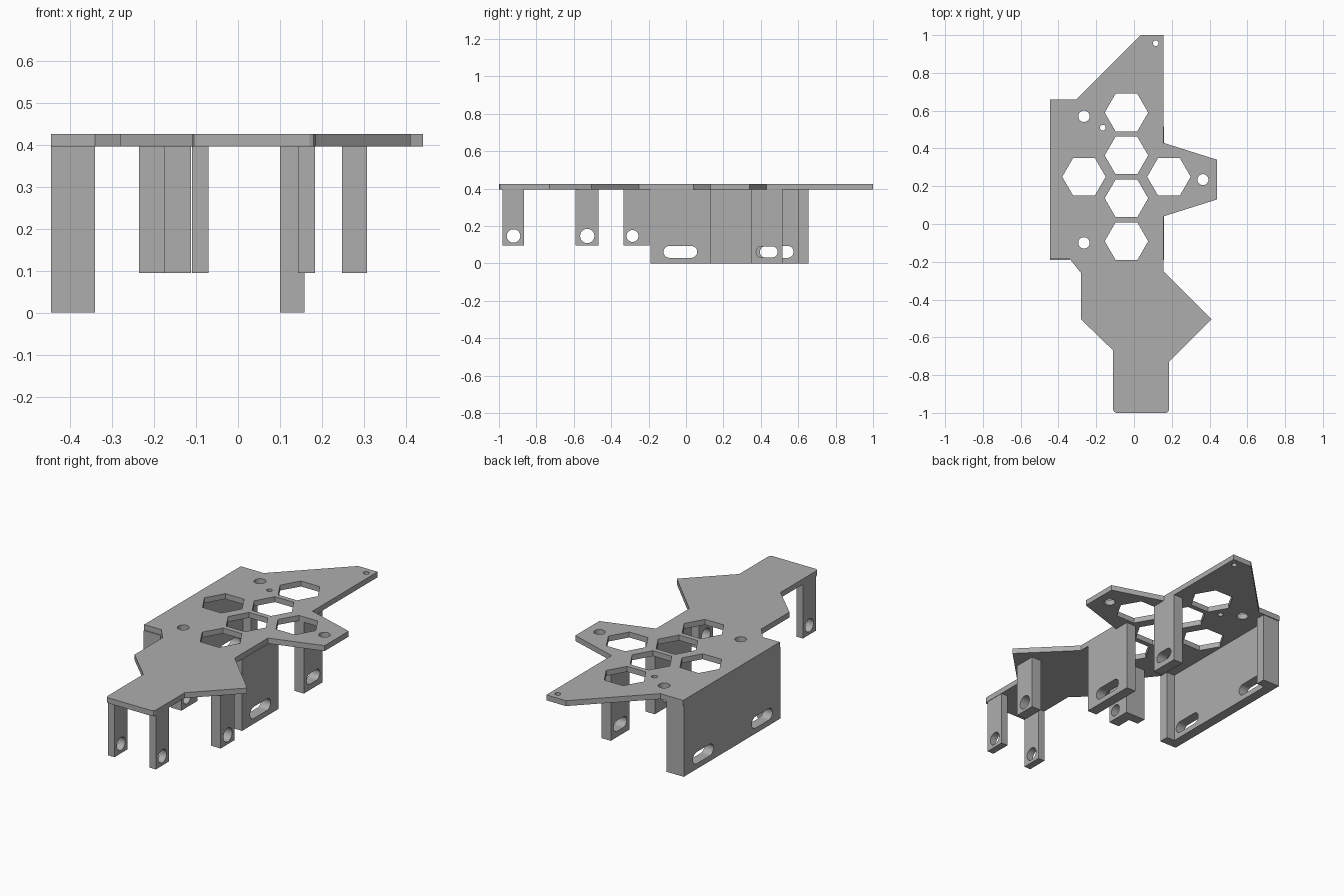
import bpy
from math import cos, sin, pi
from mathutils import Matrix

if "Cube" in bpy.data.objects:
    bpy.data.objects.remove(bpy.data.objects["Cube"], do_unlink=True)

grey = bpy.data.materials.new("plain grey")
grey.use_nodes = True
colour = (0.42, 0.42, 0.42, 1)
grey.diffuse_color = colour
grey.node_tree.nodes["Principled BSDF"].inputs["Base Color"].default_value = colour


def ring(x, y, r, sides=32):
    return [(x + r * cos(2 * pi * i / sides), y + r * sin(2 * pi * i / sides))
            for i in range(sides)]


def slot(y0, y1, z, r, steps=12):
    """Rounded slot along the first axis; a circle when y1 - y0 = 2r."""
    pts = []
    for centre, start in ((y1 - r, -pi / 2), (y0 + r, pi / 2)):
        pts += [(centre + r * cos(start + pi * i / steps), z + r * sin(start + pi * i / steps))
                for i in range(steps + 1)]
    return pts


def rect(a0, a1, b0, b1):
    return [(a0, b0), (a1, b0), (a1, b1), (a0, b1)]


def sheet(name, loops, low, high, sideways=False):
    """Extrude an outline with holes between low and high, along z or x."""
    curve = bpy.data.curves.new(name, "CURVE")
    curve.dimensions = "2D"
    curve.fill_mode = "BOTH"
    curve.extrude = (high - low) / 2
    for loop in loops:
        spline = curve.splines.new("POLY")
        spline.points.add(len(loop) - 1)
        for p, (a, b) in zip(spline.points, loop):
            p.co = (a, b, 0, 1)
        spline.use_cyclic_u = True
    temp = bpy.data.objects.new(name + "_outline", curve)
    bpy.context.collection.objects.link(temp)
    bpy.context.view_layer.update()
    graph = bpy.context.evaluated_depsgraph_get()
    mesh = bpy.data.meshes.new_from_object(temp.evaluated_get(graph))
    bpy.data.objects.remove(temp, do_unlink=True)
    mesh.transform(Matrix.Translation((0, 0, (low + high) / 2)))
    if sideways:
        mesh.transform(Matrix(((0, 0, 1, 0), (1, 0, 0, 0), (0, 1, 0, 0), (0, 0, 0, 1))))
    mesh.materials.clear()
    mesh.materials.append(grey)
    mesh.shade_flat()
    obj = bpy.data.objects.new(name, mesh)
    bpy.context.collection.objects.link(obj)
    return obj


UNDER, TOP, FOOT = 0.395, 0.425, 0.095

# Top plate with hexagonal windows and screw holes
outline = [(0.035, 1), (0.155, 1), (0.155, 0.43), (0.44, 0.34), (0.44, 0.13),
           (0.155, 0.04), (0.155, -0.25), (0.41, -0.505), (0.185, -0.73),
           (0.185, -0.985), (0.18, -0.995), (0.17, -1), (-0.095, -1),
           (-0.105, -0.995), (-0.11, -0.985), (-0.11, -0.67), (-0.28, -0.505),
           (-0.28, -0.26), (-0.34, -0.185), (-0.445, -0.185), (-0.445, 0.66),
           (-0.305, 0.66)]
windows = [ring(-0.04, 0.59 - 0.227 * i, 0.115, 6) for i in range(4)]
windows += [ring(x, 0.25, 0.115, 6) for x in (-0.265, 0.185)]
screws = [ring(*h) for h in ((-0.265, 0.57, 0.03), (-0.265, -0.1, 0.03),
                             (0.365, 0.235, 0.029), (0.115, 0.957, 0.015),
                             (-0.165, 0.51, 0.015))]
sheet("top_plate", [outline] + windows + screws, UNDER, TOP)

# Long side wall with two slots and a return flange at each end
front_slot = slot(-0.12, 0.06, 0.062, 0.032)
sheet("side_wall", [rect(-0.19, 0.655, 0, UNDER), front_slot,
                    slot(0.395, 0.575, 0.062, 0.032)], -0.445, -0.39, True)
for name, y in (("front_flange", -0.19), ("back_flange", 0.6)):
    sheet(name, [rect(-0.39, -0.34, y, y + 0.055)], 0, UNDER)

# Inner wall and the slotted leg behind it
sheet("inner_wall", [rect(-0.19, 0.13, 0, UNDER), front_slot], 0.1, 0.158, True)
sheet("slotted_leg", [rect(0.35, 0.515, 0, UNDER),
                      slot(0.375, 0.49, 0.062, 0.03)], 0.1, 0.158, True)

# Short drilled legs
for name, x0, x1, y0, y1, hole_y, r in (
        ("right_tail_leg", -0.11, -0.07, -0.98, -0.865, -0.922, 0.036),
        ("left_tail_leg", 0.143, 0.183, -0.98, -0.865, -0.922, 0.036),
        ("left_wing_leg", 0.247, 0.307, -0.59, -0.468, -0.528, 0.038),
        ("right_middle_leg", -0.175, -0.112, -0.335, -0.195, -0.286, 0.032)):
    sheet(name, [rect(y0, y1, FOOT, UNDER), ring(hole_y, 0.147, r)], x0, x1, True)
sheet("middle_leg_flange", [rect(-0.235, -0.175, -0.25, -0.195)], FOOT, UNDER)
